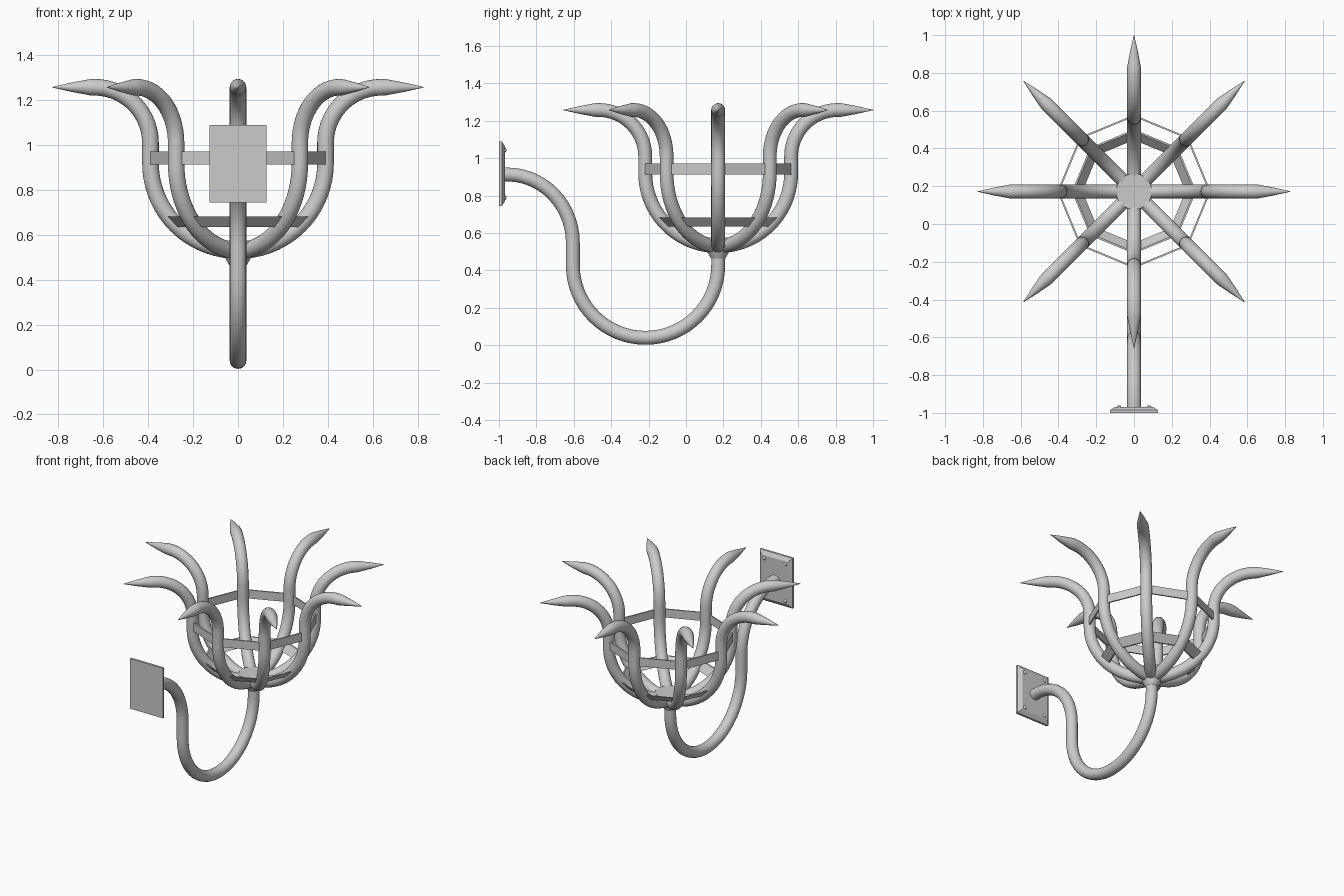
import bpy, bmesh
from math import sin, cos, pi, radians
from mathutils import Vector, Matrix

if "Cube" in bpy.data.objects:
    bpy.data.objects.remove(bpy.data.objects["Cube"])

CY = 0.172   # y of the basket axis
TUBE = 0.037


def finish(name, bm, smooth=True):
    bmesh.ops.recalc_face_normals(bm, faces=bm.faces[:])
    me = bpy.data.meshes.new(name)
    bm.to_mesh(me)
    bm.free()
    ob = bpy.data.objects.new(name, me)
    bpy.context.collection.objects.link(ob)
    if smooth:
        bpy.ops.object.select_all(action='DESELECT')
        ob.select_set(True)
        bpy.context.view_layer.objects.active = ob
        bpy.ops.object.shade_smooth_by_angle(angle=radians(35))
    return ob


def skin(bm, rings, closed=False, caps=True):
    vs = [[bm.verts.new(p) for p in r] for r in rings]
    n = len(vs[0])
    for k in range(len(vs) if closed else len(vs) - 1):
        a, b = vs[k], vs[(k + 1) % len(vs)]
        for i in range(n):
            bm.faces.new((a[i], a[(i + 1) % n], b[(i + 1) % n], b[i]))
    if caps and not closed:
        bm.faces.new(vs[0])
        bm.faces.new(vs[-1])


def tube(name, path, matrix, sides=20):
    """Sweep a circle along a path of (u, z, radius) in the u-z plane."""
    rings = []
    for k, (u, z, r) in enumerate(path):
        a, b = path[max(k - 1, 0)], path[min(k + 1, len(path) - 1)]
        t = Vector((b[0] - a[0], 0, b[1] - a[1])).normalized()
        nrm = Vector((-t.z, 0, t.x))
        rings.append([matrix @ (Vector((u, 0, z)) + r * (cos(s) * nrm + sin(s) * Vector((0, 1, 0))))
                      for s in (2 * pi * i / sides for i in range(sides))])
    bm = bmesh.new()
    skin(bm, rings)
    return finish(name, bm)


def arc(cu, cz, ru, rz, a0, a1, n):
    return [(cu + ru * cos(a), cz + rz * sin(a), TUBE)
            for a in (radians(a0 + (a1 - a0) * i / n) for i in range(n + 1))]


def band(name, r0, z0, r1, z1, th=0.01):
    """Eight-sided flat strip with its corners at the prongs."""
    prof = [(r0, z0), (r1, z1), (r1 - th, z1), (r0 - th, z0)]
    bm = bmesh.new()
    skin(bm, [[(r * cos(k * pi / 4), CY + r * sin(k * pi / 4), z) for r, z in prof]
              for k in range(8)], closed=True)
    return finish(name, bm, False)


# Wall arm: quarter bend, then a half-circle rising to the basket
path = [(-0.985, 0.913, TUBE)]
path += arc(-0.955, 0.548, 0.35, 0.365, 90, 0, 14)
path += arc(-0.2165, 0.428, 0.3885, 0.388, 180, 360, 32)
path += [(CY, 0.52, TUBE)]
tube("wall_arm", path, Matrix.Rotation(pi / 2, 4, 'Z'))

# Eight prongs: bowl curve, outward flare and pointed tip
prong = arc(0, 0.92, 0.39, 0.39, -90, 0, 18)
prong += arc(0.64, 1.01, 0.25, 0.248, 180, 90, 14)
prong += [(0.66, 1.258, 0.036), (0.74, 1.258, 0.021), (0.828, 1.258, 0.001)]
for k in range(8):
    tube(f"prong_{k + 1}", prong,
         Matrix.Translation((0, CY, 0)) @ Matrix.Rotation(k * pi / 4, 4, 'Z'))

# Basket bands
band("upper_band", 0.406, 0.913, 0.406, 0.971)
band("lower_band", 0.283, 0.635, 0.329, 0.682)

# Tapered hub joining arm and prongs
bm = bmesh.new()
skin(bm, [[(r * cos(a), CY + r * sin(a), z) for a in (2 * pi * i / 32 for i in range(32))]
          for r, z in ((0.038, 0.463), (0.095, 0.565), (0.095, 0.576))])
finish("hub", bm)

# Wall plate with chamfered inner rim
bm = bmesh.new()
skin(bm, [[(sx * w, y, 0.917 + sz * h) for sx, sz in ((-1, -1), (1, -1), (1, 1), (-1, 1))]
          for w, h, y in ((0.126, 0.173, -1.0), (0.126, 0.173, -0.985), (0.1, 0.147, -0.968))])
finish("wall_plate", bm, False)

# Four screw heads
for i, (sx, sz) in enumerate(((-1, -1), (1, -1), (1, 1), (-1, 1))):
    bm = bmesh.new()
    bmesh.ops.create_uvsphere(bm, u_segments=12, v_segments=8, radius=0.013,
                              matrix=Matrix.Translation((sx * 0.08, -0.97, 0.917 + sz * 0.127))
                              @ Matrix.Diagonal((1, 0.75, 1, 1)))
    finish(f"screw_{i + 1}", bm)
